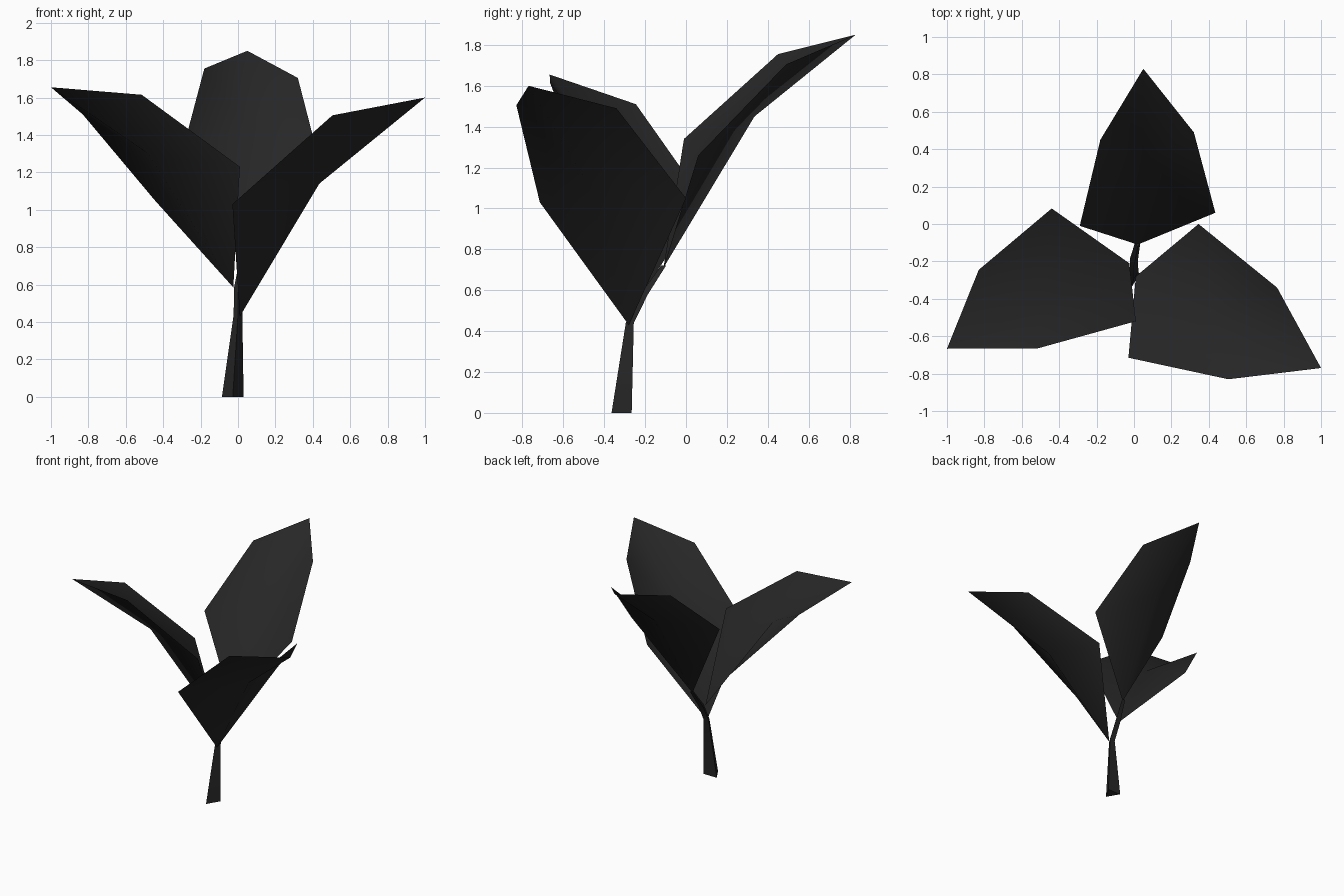
import bpy
import bmesh
from mathutils import Vector

default_cube = bpy.data.objects.get("Cube")
if default_cube:
    bpy.data.objects.remove(default_cube, do_unlink=True)

# One dark colour for the whole plant
colour = (0.02, 0.02, 0.02, 1.0)
charcoal = bpy.data.materials.new("charcoal")
charcoal.use_nodes = True
charcoal.diffuse_color = colour
charcoal.node_tree.nodes["Principled BSDF"].inputs["Base Color"].default_value = colour


def finish(name, bm):
    bmesh.ops.recalc_face_normals(bm, faces=bm.faces[:])
    mesh = bpy.data.meshes.new(name)
    bm.to_mesh(mesh)
    bm.free()
    mesh.materials.append(charcoal)
    for face in mesh.polygons:
        face.use_smooth = True
    obj = bpy.data.objects.new(name, mesh)
    bpy.context.collection.objects.link(obj)
    return obj


def leaf(name, midrib, outline):
    """Folded thin leaf: a fan of faces from the midrib to the outline."""
    bm = bmesh.new()
    centre = bm.verts.new(midrib)
    rim = [bm.verts.new(p) for p in outline]
    for a, b in zip(rim, rim[1:] + rim[:1]):
        bm.faces.new((centre, a, b))
    return finish(name, bm)


# Leaves: outline runs base, side, shoulder, tip, shoulder, side
leaf("back_leaf", (0.04, 0.335, 1.45), [
    (0.02, -0.11, 0.71), (-0.29, -0.01, 1.34), (-0.18, 0.45, 1.755),
    (0.05, 0.83, 1.85), (0.32, 0.49, 1.705), (0.435, 0.06, 1.26)])
leaf("left_leaf", (0.435, -0.49, 1.14), [
    (0.01, -0.28, 0.43), (-0.03, -0.715, 1.03), (0.505, -0.83, 1.505),
    (1.0, -0.77, 1.6), (0.765, -0.34, 1.49), (0.345, 0.0, 1.05)])
leaf("right_leaf", (-0.48, -0.42, 1.3), [
    (-0.025, -0.21, 0.585), (0.01, -0.52, 1.23), (-0.515, -0.665, 1.615),
    (-1.0, -0.667, 1.655), (-0.83, -0.245, 1.51), (-0.44, 0.083, 1.045)])

# Three-sided tapering stem, bending back towards the highest leaf
section = [Vector((-1, 0.85, 0)), Vector((0, -0.85, 0)), Vector((1, 0.85, 0))]
path = [((-0.028, -0.315, 0.0), 0.058), ((0.0, -0.275, 0.44), 0.023),
        ((0.0, -0.205, 0.58), 0.022), ((0.02, -0.11, 0.72), 0.014)]
bm = bmesh.new()
rings = [[bm.verts.new(Vector(p) + s * r) for s in section] for p, r in path]
for low, high in zip(rings, rings[1:]):
    for i in range(3):
        j = (i + 1) % 3
        bm.faces.new((low[i], low[j], high[j], high[i]))
bm.faces.new(rings[0])
bm.faces.new(rings[-1])
stem = finish("stem", bm)
bpy.context.view_layer.objects.active = stem
stem.select_set(True)
bpy.ops.object.shade_smooth_by_angle()
